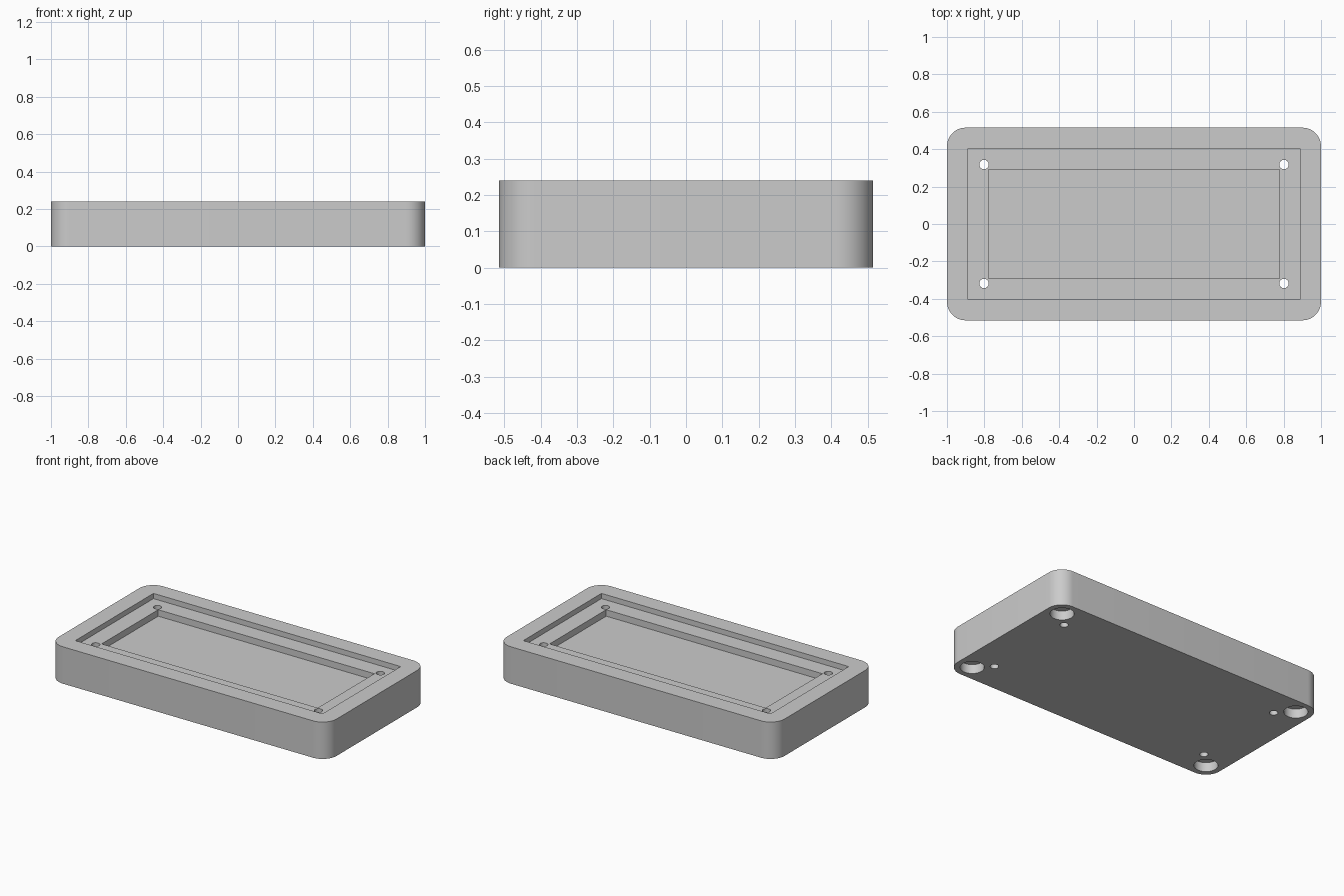
import bpy
import bmesh
from math import cos, sin, pi, radians

LENGTH, WIDTH, HEIGHT, CORNER = 2.0, 1.03, 0.24, 0.1
LEDGE_Z = HEIGHT - 0.034
FLOOR_Z = LEDGE_Z - 0.042

if "Cube" in bpy.data.objects:
    bpy.data.objects.remove(bpy.data.objects["Cube"], do_unlink=True)

grey = bpy.data.materials.new("light grey")
grey.use_nodes = True
colour = (0.6, 0.6, 0.6, 1)
grey.diffuse_color = colour
grey.node_tree.nodes["Principled BSDF"].inputs["Base Color"].default_value = colour


def prism(name, outline, z0, z1):
    """Extrude a closed outline upward from z0 to z1."""
    bm = bmesh.new()
    face = bm.faces.new([bm.verts.new((x, y, z0)) for x, y in outline])
    top = bmesh.ops.extrude_face_region(bm, geom=[face])["geom"]
    verts = [v for v in top if isinstance(v, bmesh.types.BMVert)]
    bmesh.ops.translate(bm, verts=verts, vec=(0, 0, z1 - z0))
    bmesh.ops.recalc_face_normals(bm, faces=bm.faces)
    mesh = bpy.data.meshes.new(name)
    bm.to_mesh(mesh)
    bm.free()
    mesh.materials.append(grey)
    obj = bpy.data.objects.new(name, mesh)
    bpy.context.collection.objects.link(obj)
    return obj


def rectangle(x, y):
    return [(-x, -y), (x, -y), (x, y), (-x, y)]


def circle(cx, cy, r, n=32):
    return [(cx + r * cos(2 * pi * i / n), cy + r * sin(2 * pi * i / n)) for i in range(n)]


def rounded(x, y, r, n=12):
    pts = []
    for k, (sx, sy) in enumerate([(1, 1), (-1, 1), (-1, -1), (1, -1)]):
        for i in range(n + 1):
            a = (k + i / n) * pi / 2
            pts.append((sx * (x - r) + r * cos(a), sy * (y - r) + r * sin(a)))
    return pts


# Rounded slab body
body = prism("tray_body", rounded(LENGTH / 2, WIDTH / 2, CORNER), 0, HEIGHT)

# Stepped recess in the top
cutters = [
    prism("ledge_cutter", rectangle(0.89, 0.402), LEDGE_Z, HEIGHT + 0.1),
    prism("floor_cutter", rectangle(0.778, 0.291), FLOOR_Z, HEIGHT + 0.1),
]

# Through holes on the ledge and round foot pockets underneath
for sx in (-1, 1):
    for sy in (-1, 1):
        cutters.append(prism("screw_hole_cutter", circle(sx * 0.802, sy * 0.318, 0.025), -0.1, HEIGHT + 0.1))
        cutters.append(prism("foot_pocket_cutter", circle(sx * 0.895, sy * 0.41, 0.071), -0.1, 0.06))

for cutter in cutters:
    cutter.hide_render = True
    mod = body.modifiers.new(cutter.name, "BOOLEAN")
    mod.operation = "DIFFERENCE"
    mod.solver = "EXACT"
    mod.object = cutter

# Bake the cuts and drop the cutters
bpy.context.view_layer.update()
evaluated = body.evaluated_get(bpy.context.evaluated_depsgraph_get())
cut_mesh = bpy.data.meshes.new_from_object(evaluated)
body.modifiers.clear()
body.data = cut_mesh
for cutter in cutters:
    bpy.data.objects.remove(cutter, do_unlink=True)

bpy.ops.object.select_all(action="DESELECT")
body.select_set(True)
bpy.context.view_layer.objects.active = body
bpy.ops.object.shade_smooth_by_angle(angle=radians(30))
